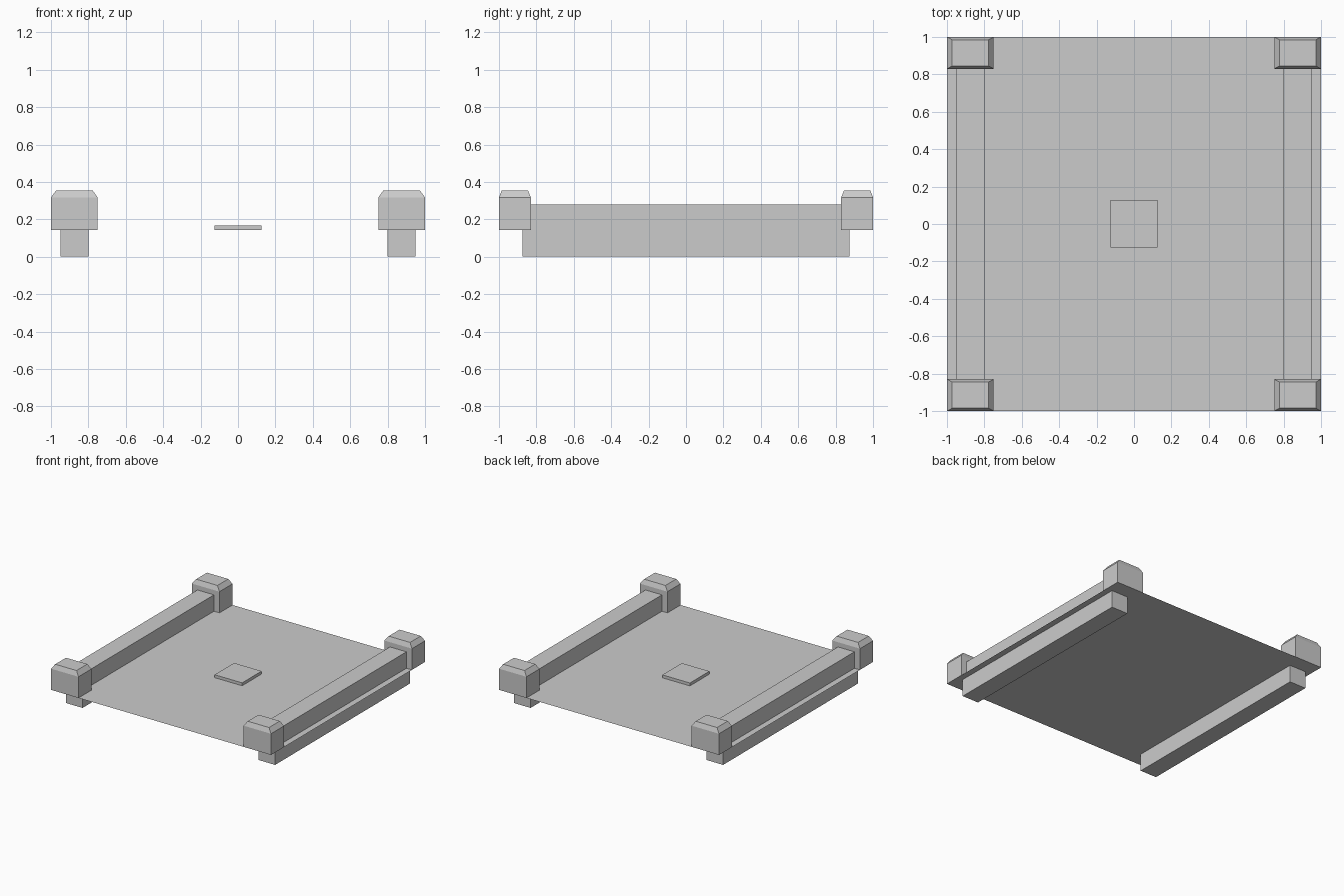
import bpy

if "Cube" in bpy.data.objects:
    bpy.data.objects.remove(bpy.data.objects["Cube"])

PLATE_Z = 0.143


def make_mesh(name, verts, faces):
    mesh = bpy.data.meshes.new(name)
    mesh.from_pydata(verts, [], faces)
    mesh.update()
    obj = bpy.data.objects.new(name, mesh)
    bpy.context.collection.objects.link(obj)
    return obj


def ring(x0, x1, y0, y1, z):
    return [(x0, y0, z), (x1, y0, z), (x1, y1, z), (x0, y1, z)]


def stack(name, rings):
    """Closed solid lofted through rectangular rings, bottom to top."""
    verts = [v for r in rings for v in ring(*r)]
    faces = [(3, 2, 1, 0)]
    for k in range(len(rings) - 1):
        a = 4 * k
        for i in range(4):
            j = (i + 1) % 4
            faces.append((a + i, a + j, a + 4 + j, a + 4 + i))
    top = 4 * (len(rings) - 1)
    faces.append((top, top + 1, top + 2, top + 3))
    return make_mesh(name, verts, faces)


# Thin deck sheet
make_mesh("deck", ring(-1, 1, -1, 1, PLATE_Z), [(0, 1, 2, 3)])

# Raised centre tile
stack("centre_tile", [(-0.125, 0.125, -0.125, 0.128, z) for z in (PLATE_Z, 0.167)])

for sx, side in ((-1, "left"), (1, "right")):
    # Side rail passing through the deck
    x0, x1 = sorted((sx * 0.8, sx * 0.95))
    stack(f"{side}_rail", [(x0, x1, -0.875, 0.875, z) for z in (0, 0.278)])

    # Corner posts with bevelled tops
    for sy, end in ((-1, "front"), (1, "back")):
        cx, cy = sx * 0.875, sy * 0.915
        rings = [(0.125, 0.085, PLATE_Z), (0.125, 0.085, 0.317), (0.097, 0.07, 0.355)]
        stack(f"{end}_{side}_post",
              [(cx - hx, cx + hx, cy - hy, cy + hy, z) for hx, hy, z in rings])
